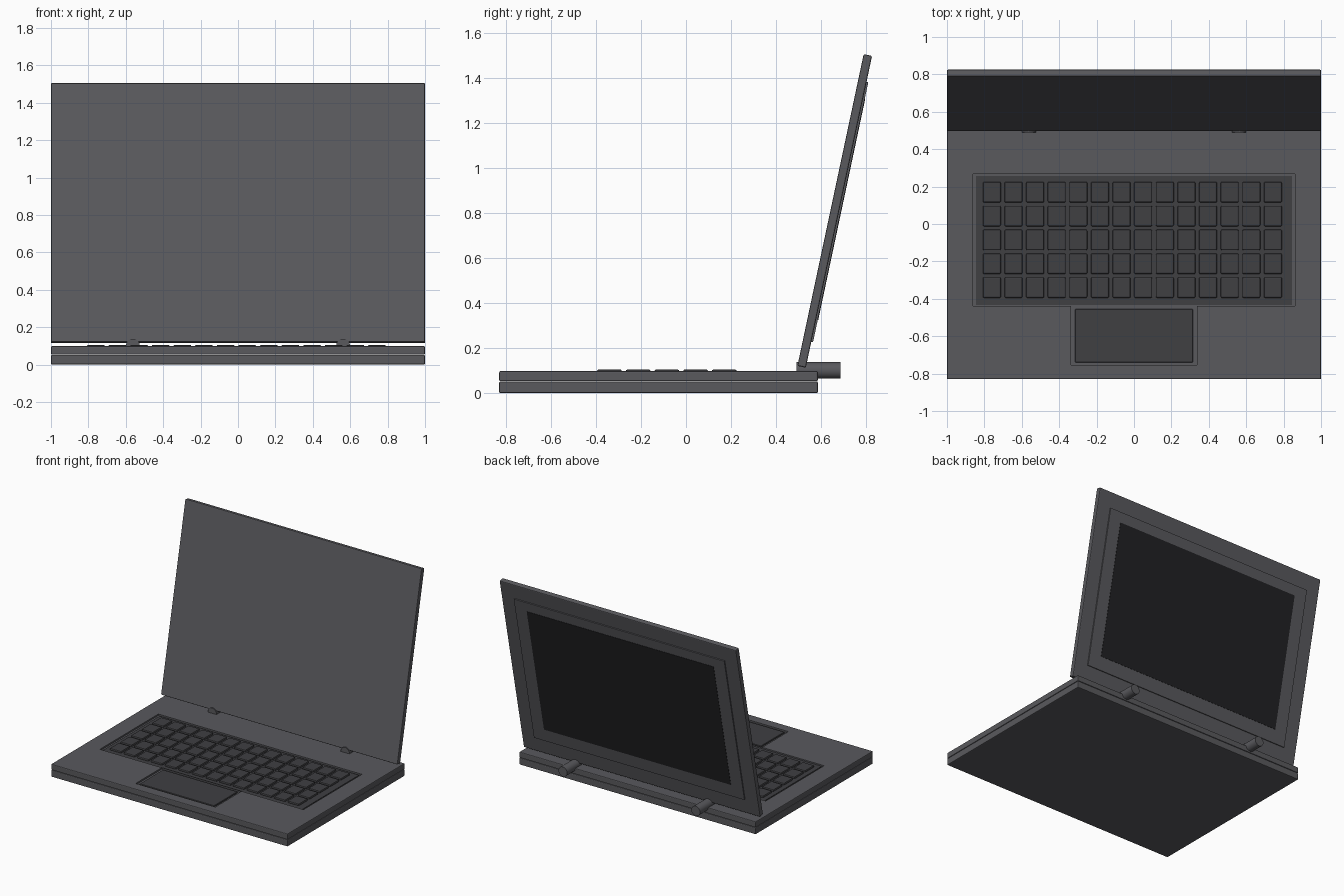
import bpy, bmesh
from math import radians, pi
from mathutils import Matrix, Vector

if "Cube" in bpy.data.objects:
    bpy.data.objects.remove(bpy.data.objects["Cube"])


def material(name, rgb):
    m = bpy.data.materials.new(name)
    m.diffuse_color = (*rgb, 1)
    m.use_nodes = True
    m.node_tree.nodes["Principled BSDF"].inputs["Base Color"].default_value = m.diffuse_color
    return m


BODY = material("body_grey", (0.10, 0.10, 0.11))
DARK = material("key_grey", (0.05, 0.05, 0.055))
BLACK = material("screen_black", (0.015, 0.015, 0.017))


def add_box(bm, x0, x1, y0, y1, z0, z1):
    size = Matrix.Diagonal((x1 - x0, y1 - y0, z1 - z0, 1))
    mid = Matrix.Translation(((x0 + x1) / 2, (y0 + y1) / 2, (z0 + z1) / 2))
    bmesh.ops.create_cube(bm, size=1, matrix=mid @ size)


def make(name, boxes, mat=None, bevel=0.0, segments=2):
    bm = bmesh.new()
    for b in boxes:
        add_box(bm, *b)
    me = bpy.data.meshes.new(name)
    if bevel:
        bmesh.ops.bevel(bm, geom=bm.edges[:], offset=bevel, segments=segments,
                        profile=0.5, affect='EDGES')
    bm.to_mesh(me)
    bm.free()
    ob = bpy.data.objects.new(name, me)
    bpy.context.collection.objects.link(ob)
    if mat:
        me.materials.append(mat)
    return ob


# Base: lower shell and upper deck
FRONT, BACK = -0.83, 0.586
make("bottom_shell", [(-1, 1, FRONT, BACK, 0, 0.052)], BODY, 0.006)
deck = make("keyboard_deck", [(-1, 1, FRONT, BACK, 0.053, 0.098)], BODY, 0.006)

# Shallow recesses for the keyboard and trackpad
for name, b in (("keyboard_cutter", (-0.861, 0.861, -0.439, 0.267, 0.086, 0.15)),
                ("trackpad_cutter", (-0.337, 0.337, -0.755, -0.4395, 0.086, 0.15))):
    cutter = make(name, [b])
    cutter.hide_render = True
    cutter.hide_viewport = True
    mod = deck.modifiers.new(name, 'BOOLEAN')
    mod.operation = 'DIFFERENCE'
    mod.solver = 'EXACT'
    mod.object = cutter

make("keyboard_tray", [(-0.844, 0.844, -0.434, 0.257, 0.08, 0.091)], DARK)
make("trackpad", [(-0.316, 0.316, -0.740, -0.455, 0.08, 0.095)], DARK, 0.003, 1)

# Keys: 14 columns by 5 rows
keys = []
for c in range(14):
    for r in range(5):
        x, y = -0.760 + c * 0.1156, -0.340 + r * 0.1275
        keys.append((x - 0.048, x + 0.048, y - 0.055, y + 0.055, 0.085, 0.105))
make("keys", keys, DARK, 0.007, 2)

# Lid, drawn flat along local z, then leaned back about its lower front edge
lean = Matrix.Translation(Vector((0, 0.495, 0.121))) @ Matrix.Rotation(radians(-12), 4, 'X')
T = 0.038
lid_parts = [
    make("lid", [(-1, 1, 0, T, 0, 1.416)], BODY, 0.006),
    make("screen_bezel", [(-0.89, 0.89, T - 0.01, T + 0.008, 0.118, 1.298)], BODY),
    make("screen", [(-0.79, 0.79, T, T + 0.010, 0.218, 1.222)], BLACK),
]
for ob in lid_parts:
    ob.matrix_world = lean

# Hinge barrels
for side, x in (("left", -0.562), ("right", 0.562)):
    bpy.ops.mesh.primitive_cylinder_add(vertices=24, radius=0.037, depth=0.195,
                                        location=(x, 0.588, 0.101),
                                        rotation=(pi / 2, 0, 0))
    hinge = bpy.context.object
    hinge.name = "hinge_" + side
    hinge.data.materials.append(BODY)
    bpy.ops.object.shade_smooth_by_angle(angle=radians(35))
